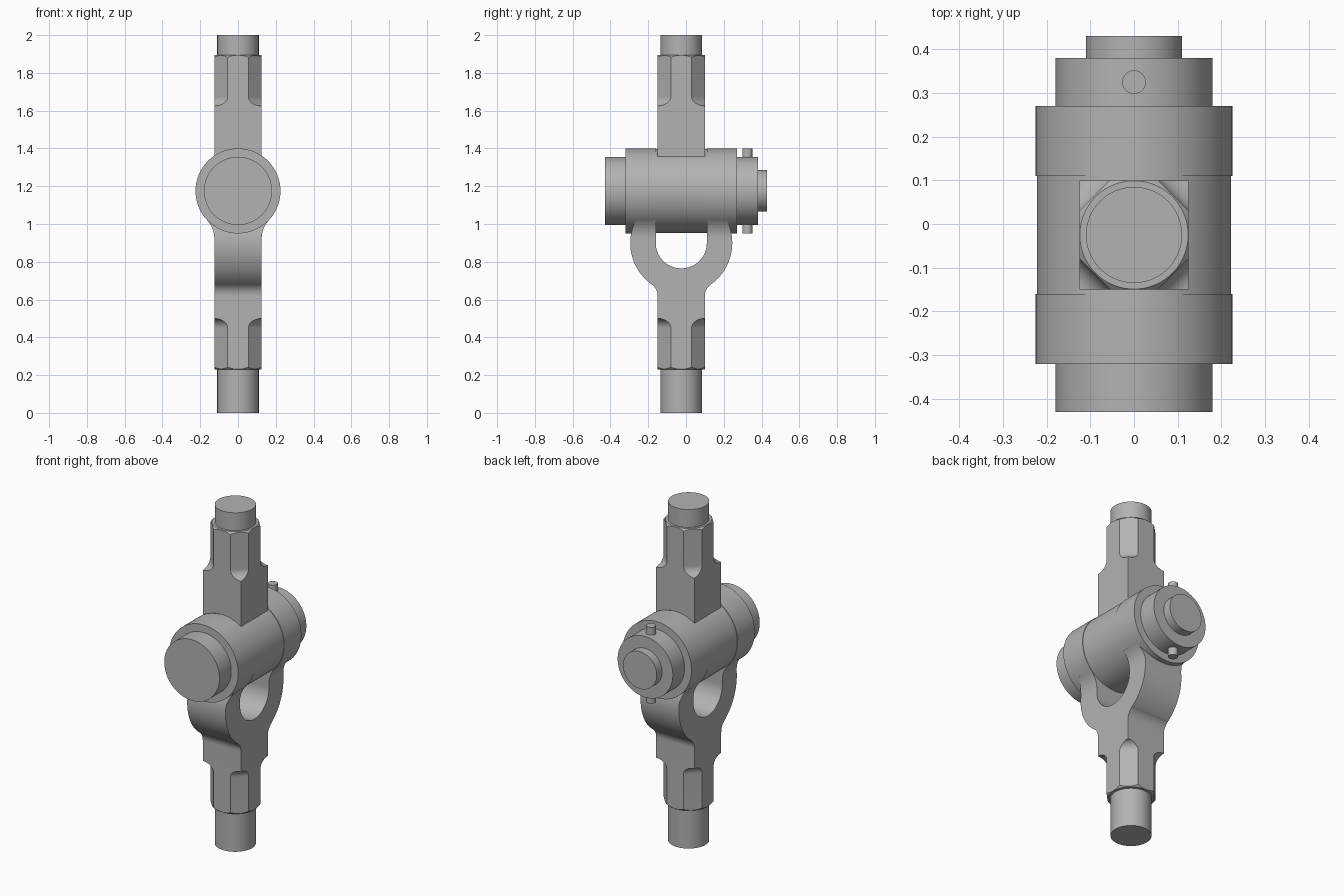
import bpy, bmesh
from math import radians, sin, cos
from mathutils import Matrix

AXIS_Y = -0.025    # shank axis
BARREL_Z = 1.175   # hinge axis height

default = bpy.data.objects.get("Cube")
if default:
    bpy.data.objects.remove(default, do_unlink=True)

steel = bpy.data.materials.new("steel grey")
steel.use_nodes = True
GREY = (0.45, 0.45, 0.45, 1)
steel.diffuse_color = GREY
steel.node_tree.nodes["Principled BSDF"].inputs["Base Color"].default_value = GREY


def finish(name, bm):
    bmesh.ops.recalc_face_normals(bm, faces=bm.faces)
    mesh = bpy.data.meshes.new(name)
    bm.to_mesh(mesh)
    bm.free()
    mesh.materials.append(steel)
    ob = bpy.data.objects.new(name, mesh)
    bpy.context.collection.objects.link(ob)
    return ob


def cone(name, r1, r2, start, end, along="z", y=AXIS_Y, sides=96):
    """Round bar from start to end, upright or along the hinge axis."""
    bm = bmesh.new()
    bmesh.ops.create_cone(bm, cap_ends=True, segments=sides, radius1=r1, radius2=r2, depth=end - start)
    mid = (start + end) / 2
    if along == "y":
        m = Matrix.Translation((0, mid, BARREL_Z)) @ Matrix.Rotation(radians(-90), 4, "X")
    else:
        m = Matrix.Translation((0, y, mid))
    bm.transform(m)
    return finish(name, bm)


def prism(name, points, half, angle=0):
    """Upright (u, z) outline, thickened both ways, turned about the shank axis."""
    bm = bmesh.new()
    face = bm.faces.new([bm.verts.new((u, -half, z)) for u, z in points])
    ext = bmesh.ops.extrude_face_region(bm, geom=[face])["geom"]
    bmesh.ops.translate(bm, vec=(0, 2 * half, 0), verts=[v for v in ext if isinstance(v, bmesh.types.BMVert)])
    bm.transform(Matrix.Translation((0, AXIS_Y, 0)) @ Matrix.Rotation(radians(angle), 4, "Z"))
    return finish(name, bm)


def arc(cu, cz, r, a0, a1, n=24):
    angles = [radians(a0 + (a1 - a0) * i / n) for i in range(n + 1)]
    return [(cu + r * cos(a), cz + r * sin(a)) for a in angles]


def cut(ob, tool, operation):
    mod = ob.modifiers.new("cut", "BOOLEAN")
    mod.operation, mod.object, mod.solver = operation, tool, "EXACT"
    bpy.context.view_layer.objects.active = ob
    bpy.ops.object.modifier_apply(modifier=mod.name)
    bpy.data.objects.remove(tool, do_unlink=True)


def shape_end(ob, z, d):
    """Four corner flats with rounded run-outs, and a turned end; d points into the part."""
    run = [(0.177 + 0.05 * cos(radians(a)), z + d * (0.22 + 0.05 * sin(radians(a)))) for a in range(180, 89, -6)]
    outline = [(0.3, z - d * 0.1), (0.127, z - d * 0.1)] + run + [(0.3, z + d * 0.27)]
    for k in range(4):
        cut(ob, prism("corner_cutter", outline, 0.2, 45 + 90 * k), "DIFFERENCE")
    if d > 0:
        tool = cone("end_cutter", 0.124, 1.124, z, z + 1)
    else:
        tool = cone("end_cutter", 1.124, 0.124, z - 1, z)
    cut(ob, tool, "INTERSECT")


# Lower fork: side outline with slot, trimmed by the front outline
side = [(0.125, 0.2)] + arc(0.198, 0.62, 0.073, 180, 125.3, 16) + arc(0, 0.9, 0.27, -54.7, 35, 40)
side += [(0.135, 1.055)] + arc(0, 0.9, 0.135, 0, -90)
side += [(-u, z) for u, z in reversed(side[:-1])]
fork = prism("lower_fork", side, 0.3, 90)
front = [(0.125, 0.1)] + arc(0.275, 0.92, 0.15, 180, 137.2, 16) + [(0.165, 1.1)]
front += [(-u, z) for u, z in reversed(front)]
cut(fork, prism("width_cutter", front, 0.5), "INTERSECT")
shape_end(fork, 0.23, 1)

# Upper square shank
top = 1.895
block = prism("upper_shank", [(-0.125, 1.25), (0.125, 1.25), (0.125, top + 0.03), (-0.125, top + 0.03)], 0.125)
shape_end(block, top, -1)

# Round shank ends
parts = [fork, block,
         cone("lower_spigot", 0.11, 0.11, 0, 0.26),
         cone("upper_spigot", 0.11, 0.11, top - 0.03, 2)]

# Hinge barrel: two fork ears around the slightly smaller middle eye
for name, r, y0, y1 in [("front_ear", 0.225, -0.32, -0.16), ("middle_eye", 0.222, -0.16, 0.11),
                        ("back_ear", 0.225, 0.11, 0.27),
                        ("hinge_pin", 0.18, -0.43, 0.38), ("hinge_pin_tail", 0.11, 0.37, 0.43)]:
    parts.append(cone(name, r, r, y0, y1, "y"))

# Locking pin through the hinge pin
parts.append(cone("locking_pin", 0.027, 0.027, 0.95, 1.4, y=0.325, sides=32))

# Smooth round faces, keep edges crisp
bpy.ops.object.select_all(action="DESELECT")
for ob in parts:
    ob.select_set(True)
bpy.context.view_layer.objects.active = fork
bpy.ops.object.shade_smooth_by_angle(angle=radians(25))
